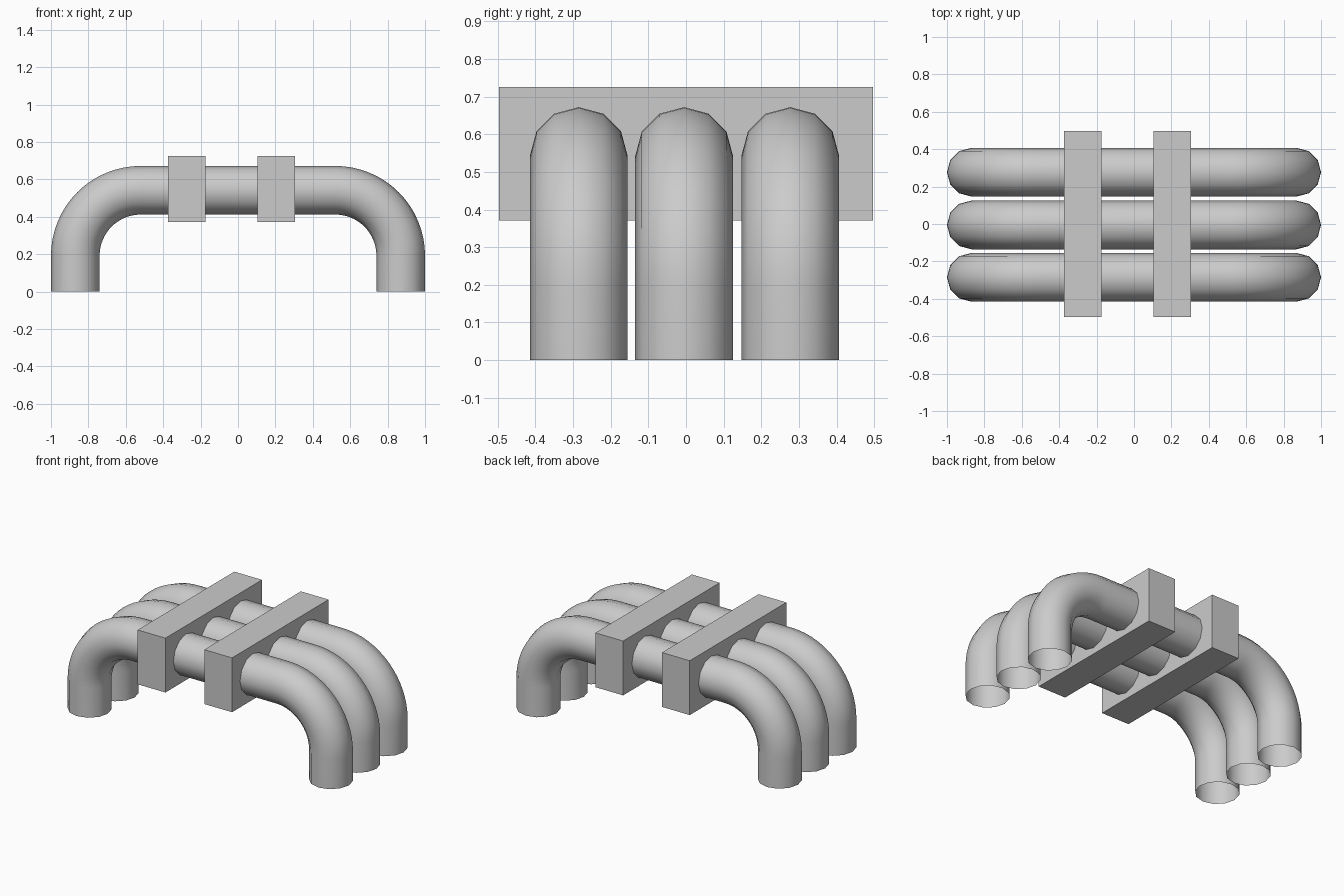
import bpy, bmesh
from math import sin, cos, pi

cube = bpy.data.objects.get("Cube")
if cube:
    bpy.data.objects.remove(cube, do_unlink=True)

grey = bpy.data.materials.new("light_grey")
grey.use_nodes = True
grey.diffuse_color = (0.6, 0.6, 0.6, 1)
grey.node_tree.nodes["Principled BSDF"].inputs["Base Color"].default_value = (0.6, 0.6, 0.6, 1)

RADIUS, SIDES = 0.13, 12
BEND, BEND_STEPS = 0.35, 16
BEND_X, BEND_Z = 0.52, 0.192


def finish(bm, name):
    bmesh.ops.recalc_face_normals(bm, faces=bm.faces)
    mesh = bpy.data.meshes.new(name)
    bm.to_mesh(mesh)
    bm.free()
    mesh.materials.append(grey)
    obj = bpy.data.objects.new(name, mesh)
    bpy.context.collection.objects.link(obj)
    return obj


def pipe(name, y):
    # Stations along the path: x, z and the outward angle of the bend
    half = [(BEND_X + BEND * cos(a), BEND_Z + BEND * sin(a), a)
            for a in (i * pi / 2 / BEND_STEPS for i in range(BEND_STEPS + 1))]
    half.insert(0, (BEND_X + BEND, 0, 0))
    path = half + [(-x, z, pi - a) for x, z, a in reversed(half)]

    # Sweep an open round tube along the path
    bm = bmesh.new()
    rings = []
    for x, z, a in path:
        ring = []
        for k in range(SIDES):
            t = 2 * pi * k / SIDES
            out = RADIUS * cos(t)
            ring.append(bm.verts.new((x + out * cos(a), y + RADIUS * sin(t), z + out * sin(a))))
        rings.append(ring)
    for r, s in zip(rings, rings[1:]):
        for k in range(SIDES):
            n = (k + 1) % SIDES
            bm.faces.new((r[k], r[n], s[n], s[k]))
    for f in bm.faces:
        f.smooth = True
    return finish(bm, name)


def clamp(name, x):
    # Rectangular block across all pipes
    bm = bmesh.new()
    bmesh.ops.create_cube(bm, size=1)
    bmesh.ops.scale(bm, vec=(0.2, 0.994, 0.354), verts=bm.verts)
    bmesh.ops.translate(bm, vec=(x, 0, 0.548), verts=bm.verts)
    return finish(bm, name)


for name, y in (("front_pipe", -0.285), ("middle_pipe", -0.005), ("back_pipe", 0.277)):
    pipe(name, y)
clamp("right_clamp_block", -0.275)
clamp("left_clamp_block", 0.205)
